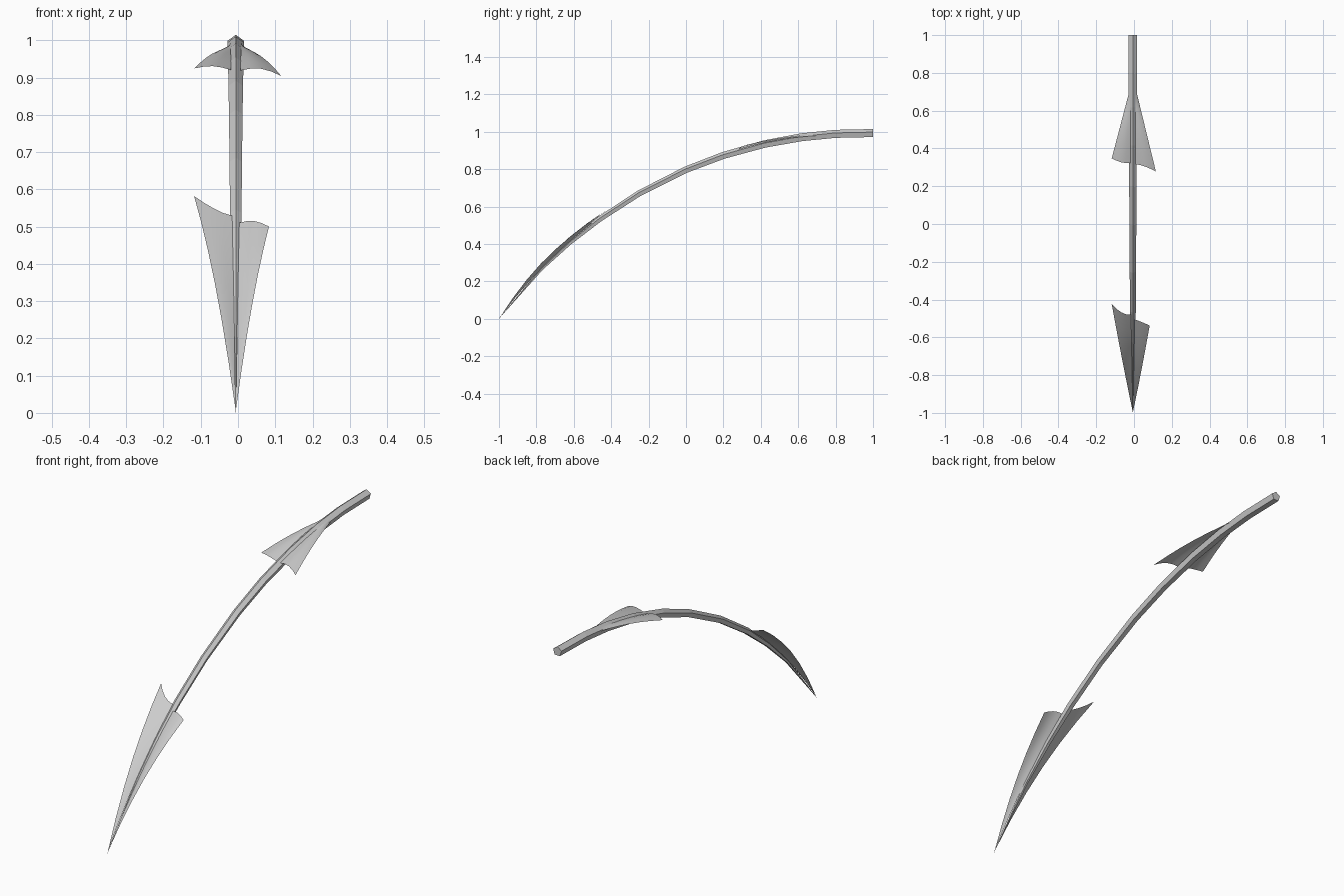
import bpy, bmesh, math
from mathutils import Vector

if "Cube" in bpy.data.objects:
    bpy.data.objects.remove(bpy.data.objects["Cube"])

CX = -0.006  # shaft centre line in x
R = 2.515    # radius of the bow


def path(y):
    # centre of the bowed shaft at a given y
    z = 0.991 - R + math.sqrt(R * R - (1 - y) ** 2)
    return Vector((CX, y, z + 0.012 * math.sin(math.pi * (y + 1) / 2)))


def normal(y):
    d = path(min(y + 0.01, 1)) - path(max(y - 0.01, -1))
    return Vector((0, -d.z, d.y)).normalized()


def radius(y):
    if y < -0.5:
        return 0.0005 + 0.0155 * (y + 1) / 0.5
    return 0.016 + 0.0077 * min((y + 0.5) / 1.2, 1)


def add_object(name, bm, smooth=False):
    bmesh.ops.recalc_face_normals(bm, faces=bm.faces)
    for f in bm.faces:
        f.smooth = smooth
    me = bpy.data.meshes.new(name)
    bm.to_mesh(me)
    bm.free()
    ob = bpy.data.objects.new(name, me)
    bpy.context.collection.objects.link(ob)
    return ob


# Bowed, tapering five-sided shaft
bm = bmesh.new()
rings = []
for y in (-1, -0.77, -0.62, -0.46, -0.25, 0, 0.2, 0.42, 0.62, 0.8, 1):
    c, n, r = path(y), normal(y), radius(y)
    if y == 1:
        n = Vector((0, 0, 1))
    ring = []
    for k in range(5):
        a = 2 * math.pi * k / 5
        ring.append(bm.verts.new(c + Vector((r * math.sin(a), 0, 0)) + n * r * math.cos(a)))
    rings.append(ring)
for a, b in zip(rings, rings[1:]):
    for k in range(5):
        bm.faces.new((a[k], a[(k + 1) % 5], b[(k + 1) % 5], b[k]))
bm.faces.new(rings[0])
bm.faces.new(rings[-1])
add_object("shaft", bm)


def fin(name, start, root_end, tip, bulge, cup):
    # thin cupped sheet fanning out from the shaft to a free tip
    tip = Vector(tip)
    side = 1 if tip.x > CX else -1
    lift_tip = (tip - path(tip.y)).dot(normal(tip.y))
    rows, cols = 6, 4
    bm = bmesh.new()
    grid = []
    for i in range(rows + 1):
        t = i / rows
        row = []
        for j in range(cols + 1):
            s = j / cols
            y_end = root_end + (tip.y - root_end) * s ** 1.8
            y = start + (y_end - start) * t
            root_x = CX + side * radius(y) * 0.6
            outer_x = CX + side * 0.6 * radius(start) + (tip.x - CX - side * 0.6 * radius(start)) * t
            x = root_x + (outer_x - root_x) * s
            root_lift = radius(y) * 0.55
            lift = root_lift * (1 - s) + lift_tip * t * s
            lift += bulge * math.sin(math.pi * t) * s + cup * t * math.sin(math.pi * s)
            p = path(y) + normal(y) * lift
            p.x = x
            row.append(bm.verts.new(p))
        grid.append(row)
    for a, b in zip(grid, grid[1:]):
        for j in range(cols):
            bm.faces.new((a[j], a[j + 1], b[j + 1], b[j]))
    bmesh.ops.remove_doubles(bm, verts=bm.verts, dist=0.0002)
    add_object(name, bm, True)


# Lower pair of fins, forming the barbed point
fin("left_point_fin", -0.995, -0.475, (-0.118, -0.413, 0.59), 0.014, 0.004)
fin("right_point_fin", -0.995, -0.50, (0.083, -0.525, 0.51), 0.014, 0.007)

# Upper pair of fins near the butt of the shaft
fin("left_rear_fin", 0.72, 0.325, (-0.118, 0.35, 0.925), 0.004, 0.010)
fin("right_rear_fin", 0.72, 0.32, (0.116, 0.28, 0.905), 0.004, 0.010)
